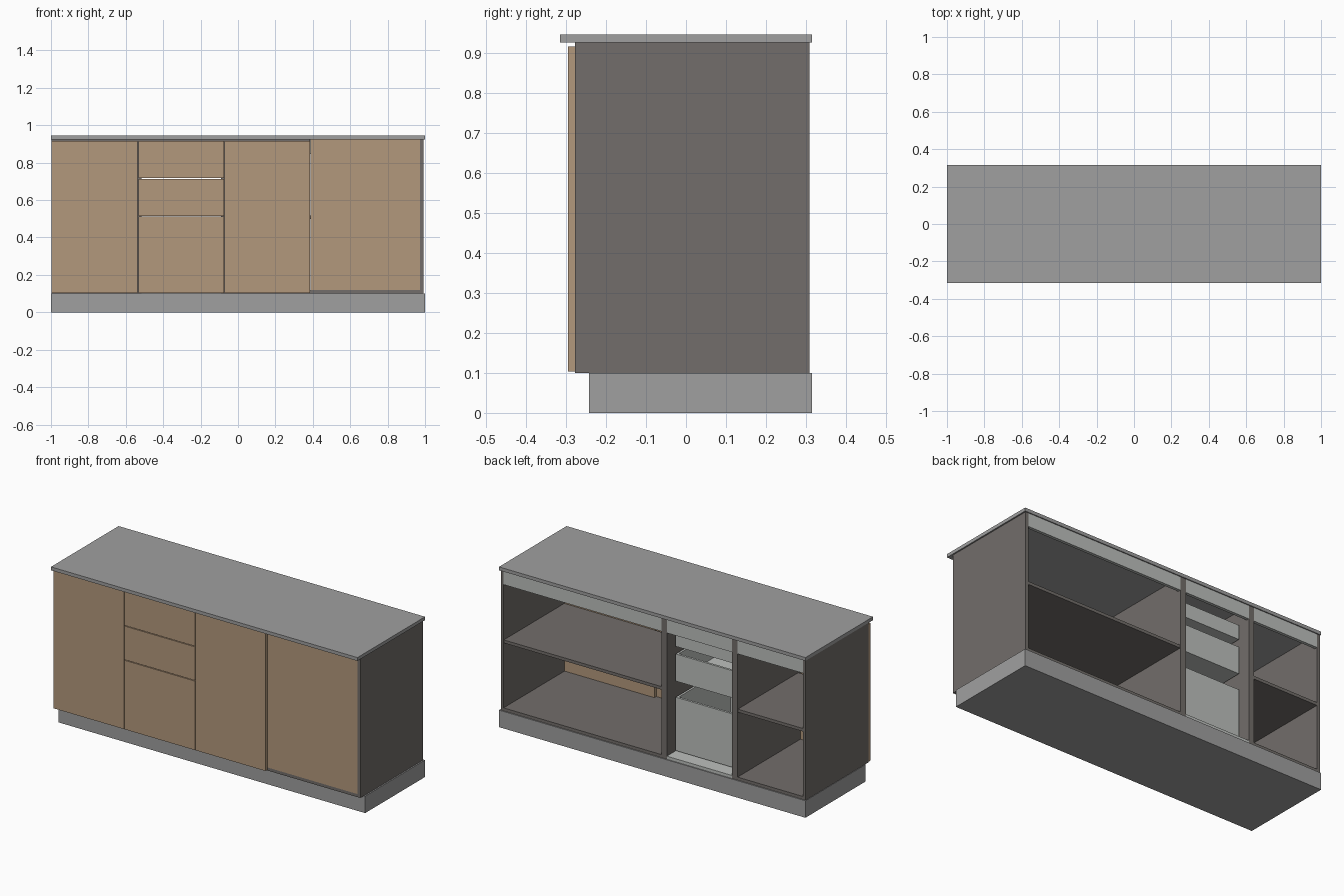
import bpy

if "Cube" in bpy.data.objects:
    bpy.data.objects.remove(bpy.data.objects["Cube"])


def material(name, rgb):
    m = bpy.data.materials.new(name)
    m.diffuse_color = (*rgb, 1)
    m.use_nodes = True
    m.node_tree.nodes["Principled BSDF"].inputs["Base Color"].default_value = m.diffuse_color
    return m


STONE = material("worktop_grey", (0.35, 0.35, 0.35))
CARCASS = material("carcass_taupe", (0.17, 0.155, 0.145))
WOOD = material("front_wood", (0.45, 0.314, 0.202))
LIGHT = material("light_grey", (0.51, 0.53, 0.51))


def box(name, x, y, z, mat):
    """Box given by its (min, max) range on each axis."""
    verts = [(a, b, c) for a in x for b in y for c in z]
    faces = [(0, 1, 3, 2), (4, 6, 7, 5), (0, 4, 5, 1),
             (2, 3, 7, 6), (0, 2, 6, 4), (1, 5, 7, 3)]
    mesh = bpy.data.meshes.new(name)
    mesh.from_pydata(verts, [], faces)
    mesh.materials.append(mat)
    ob = bpy.data.objects.new(name, mesh)
    bpy.context.collection.objects.link(ob)
    return ob


T = 0.018                       # board thickness
FRONT, BACK = -0.277, 0.309     # carcass depth
LOW, HIGH = 0.1, 0.925          # carcass height

# Worktop and plinth
box("worktop", (-1, 1), (-0.315, 0.315), (HIGH, 0.945), STONE)
box("plinth", (-1, 1), (-0.243, 0.315), (0, LOW), STONE)

# Three open-backed cabinets: sides, floor, rails and shelf
cabinets = [("left", -0.997, -0.535), ("drawer", -0.535, -0.073),
            ("right", -0.073, 0.992)]
for name, x0, x1 in cabinets:
    a, b = x0 + T, x1 - T
    drawer = name == "drawer"
    box(name + "_cabinet_side_a", (x0, a), (FRONT, BACK), (LOW, HIGH), CARCASS)
    box(name + "_cabinet_side_b", (b, x1), (FRONT, BACK), (LOW, HIGH), CARCASS)
    box(name + "_cabinet_floor", (a, b), (FRONT, BACK), (LOW, LOW + T),
        LIGHT if drawer else CARCASS)
    box(name + "_back_rail", (a, b), (BACK - T, BACK), (0.845, HIGH), LIGHT)
    box(name + "_front_rail", (a, min(b, 0.385)), (FRONT, FRONT + T),
        (0.845, HIGH), CARCASS)
    if not drawer:
        box(name + "_shelf", (a, b), (FRONT + 0.02, BACK - 0.002),
            (0.5, 0.518), CARCASS)

# Doors, with the right-hand panel set back inside the carcass
FACE = (-0.295, FRONT)
box("left_door", (-0.998, -0.537), FACE, (0.104, 0.915), WOOD)
box("middle_door", (-0.072, 0.385), FACE, (0.104, 0.915), WOOD)
box("inset_panel", (0.387, 0.974), (FRONT, FRONT + T), (LOW + T, HIGH), WOOD)

# Drawers: front plus open-topped box
drawers = [("lower", 0.104, 0.511, 0.13, 0.445),
           ("middle", 0.515, 0.713, 0.54, 0.70),
           ("upper", 0.717, 0.915, 0.745, 0.83)]
X0, X1 = -0.504, -0.104
Y0, Y1 = FRONT + T, 0.245
W = 0.013
for name, f0, f1, z0, z1 in drawers:
    box(name + "_drawer_front", (-0.533, -0.075), FACE, (f0, f1), WOOD)
    box(name + "_drawer_base", (X0, X1), (Y0, Y1), (z0, z0 + W), LIGHT)
    for side, x in (("a", X0), ("b", X1 - W)):
        box(name + "_drawer_side_" + side, (x, x + W), (Y0, Y1),
            (z0 + W, z1), LIGHT)
    for end, y in (("inner_front", Y0), ("back", Y1 - W)):
        box(name + "_drawer_" + end, (X0 + W, X1 - W), (y, y + W),
            (z0 + W, z1), LIGHT)
